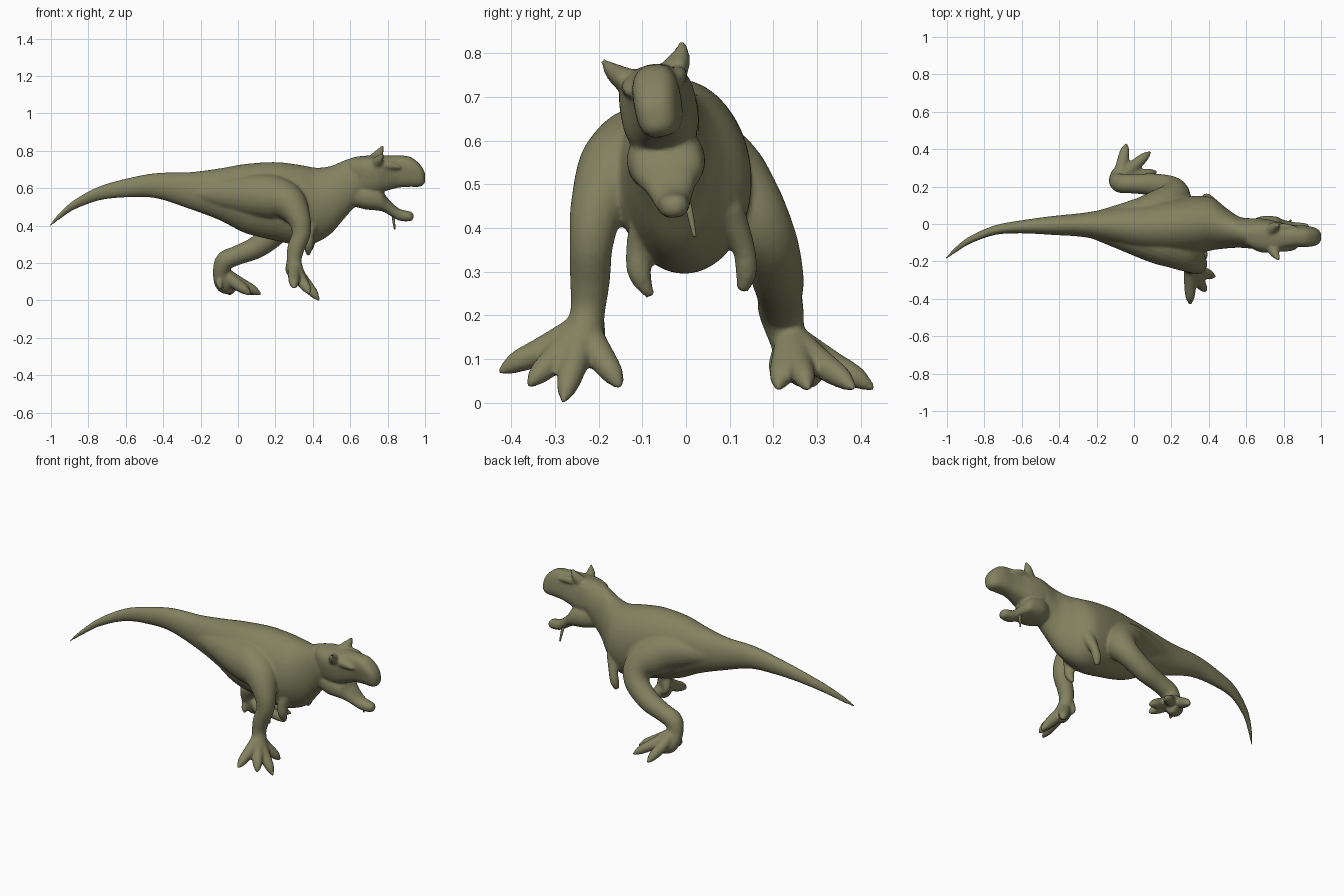
import bpy, bmesh, math
from mathutils import Vector

skin = bpy.data.materials.new("olive_skin")
skin.diffuse_color = (0.225, 0.222, 0.118, 1)


def spline(pts, steps):
    """Catmull-Rom samples through stations of any dimension."""
    out = []
    for i in range(len(pts) - 1):
        p0, p1, p2 = pts[max(i - 1, 0)], pts[i], pts[i + 1]
        p3 = pts[min(i + 2, len(pts) - 1)]
        for s in range(steps):
            t = s / steps
            out.append([0.5 * (2 * b + (c - a) * t + (2 * a - 5 * b + 4 * c - d) * t * t
                               + (3 * b - a - 3 * c + d) * t ** 3)
                        for a, b, c, d in zip(p0, p1, p2, p3)])
    out.append(list(pts[-1]))
    return out


def loft(bm, pts, upright=False, roll=0.0, sides=24, steps=6, power=1.0):
    """Closed tube. Stations: x, y, z, radius (limbs) or x, y, z, half width, half height.
    A power below 1 makes the section boxier."""
    rings, path = [], spline(pts, steps)

    def sq(w):
        return math.copysign(abs(w) ** power, w)
    for i, p in enumerate(path):
        c = Vector(p[:3])
        if upright:
            u = Vector((0, math.cos(roll), math.sin(roll)))
            v = Vector((0, -math.sin(roll), math.cos(roll)))
        else:
            d = Vector(path[min(i + 1, len(path) - 1)][:3]) - Vector(path[max(i - 1, 0)][:3])
            u = d.cross(Vector((0.3, 1, 0.1))).normalized()
            v = d.normalized().cross(u)
        ru, rv = max(p[3], 0.003), max(p[-1], 0.003)
        rings.append([bm.verts.new(c + u * ru * sq(math.cos(a)) + v * rv * sq(math.sin(a)))
                      for a in (2 * math.pi * (k + .5) / sides for k in range(sides))])
    for r, q in zip(rings, rings[1:]):
        for k in range(sides):
            n = (k + 1) % sides
            bm.faces.new((r[k], r[n], q[n], q[k]))
    bm.faces.new(rings[0][::-1])
    bm.faces.new(rings[-1])


def finish(bm, name, voxel=0):
    bmesh.ops.recalc_face_normals(bm, faces=bm.faces)
    me = bpy.data.meshes.new(name)
    bm.to_mesh(me)
    bm.free()
    for f in me.polygons:
        f.use_smooth = True
    me.materials.append(skin)
    ob = bpy.data.objects.new(name, me)
    bpy.context.collection.objects.link(ob)
    if voxel:
        # fuse overlapping parts into one sculpted surface
        m = ob.modifiers.new("fuse", 'REMESH')
        m.mode, m.voxel_size, m.use_smooth_shade = 'VOXEL', voxel, True
        s = ob.modifiers.new("soften", 'SMOOTH')
        s.factor, s.iterations = 0.5, 6
    return ob


bm = bmesh.new()

# tail, trunk and neck
loft(bm, [(-1.005, -.184, .402, .008, .008), (-.95, -.135, .455, .016, .019),
          (-.87, -.082, .515, .021, .027), (-.74, -.032, .573, .026, .038),
          (-.6, -.015, .601, .035, .05), (-.44, -.008, .614, .05, .067),
          (-.26, -.005, .588, .066, .098), (-.1, -.01, .568, .1, .138),
          (.04, -.02, .545, .13, .185), (.2, -.015, .53, .15, .21),
          (.33, -.005, .51, .155, .215), (.42, 0, .51, .14, .2),
          (.5, -.025, .54, .105, .18), (.57, -.045, .595, .082, .155),
          (.65, -.052, .65, .082, .122), (.7, -.055, .66, .08, .1)], upright=True, sides=40)

# skull and snout
loft(bm, [(.6, -.052, .68, .06, .08), (.67, -.06, .672, .086, .1), (.74, -.066, .673, .083, .1),
          (.8, -.066, .682, .066, .093), (.86, -.064, .69, .055, .086), (.92, -.066, .688, .054, .08),
          (.965, -.068, .672, .047, .064), (.99, -.069, .66, .034, .043), (1.001, -.069, .655, .014, .02)],
     upright=True, roll=.17, sides=32, power=.72)
# lower jaw
loft(bm, [(.6, -.05, .57, .055, .06), (.68, -.047, .558, .088, .07), (.76, -.042, .54, .082, .06),
          (.8, -.037, .505, .06, .042), (.86, -.03, .46, .04, .032), (.92, -.027, .45, .031, .026),
          (.938, -.027, .45, .014, .014)], upright=True, roll=.1, sides=32, power=.85)

# brow ridges and horns: (y, z) of brow, then horn tip
for y, z, ty, tz in ((-.128, .722, -.192, .784), (-.018, .75, -.008, .828)):
    loft(bm, [(.71, y, z - .01, .012), (.77, y, z, .02), (.82, y, z - .002, .02),
              (.87, y - .002, z - .012, .008)], sides=14)
    mid = (y + ty) / 2
    loft(bm, [(.73, -.07 + (y + .07) * .7, z, .036), (.755, mid, (z + tz) / 2, .024),
              (.775, ty, tz, .006)], sides=14)

# near leg, its muscle starting at the tail root
loft(bm, [(-.25, -.015, .58, .05), (-.06, -.045, .57, .095), (.08, -.075, .56, .12),
          (.19, -.11, .55, .122), (.27, -.158, .52, .098), (.325, -.203, .44, .064),
          (.338, -.217, .36, .05), (.31, -.22, .28, .046),
          (.3, -.225, .21, .04), (.315, -.24, .13, .045), (.33, -.25, .09, .03)])
# far leg
loft(bm, [(-.25, .005, .58, .05), (-.06, .02, .565, .09), (.08, .045, .54, .112),
          (.17, .09, .49, .112), (.215, .145, .43, .09), (.195, .19, .36, .068),
          (.1, .21, .285, .06), (0, .215, .243, .052), (-.07, .218, .21, .052),
          (-.092, .235, .14, .042), (-.07, .265, .085, .048), (-.02, .29, .055, .025)])

# toes: foot root, then tips
feet = (((.3, -.235, .175), ((.3, -.432, .068), (.385, -.364, .036), (.434, -.282, .0),
                             (.39, -.148, .032))),
        ((-.08, .24, .15), ((-.04, .433, .03), (.09, .388, .03), (.126, .28, .03),
                            (.07, .21, .03))))
for root, tips in feet:
    r = Vector(root)
    for tip in tips:
        t = Vector(tip)
        a, b = r.lerp(t, .42), r.lerp(t, .74)
        a.z -= .005
        loft(bm, [(*r, .034), (*a, .033), (*b, .027), (*r.lerp(t, .88), .018), (*t, .005)], sides=14)
# dewclaws
loft(bm, [(.29, -.22, .21, .03), (.275, -.205, .16, .022), (.285, -.193, .125, .009)], sides=12)
loft(bm, [(-.09, .235, .13, .03), (-.1, .205, .09, .018), (-.09, .2, .06, .009)], sides=12)

# small arms
for pts in ([(.4, -.08, .44, .045), (.38, -.107, .36, .03), (.377, -.106, .295, .027),
             (.375, -.08, .242, .01)],
            [(.42, .09, .44, .045), (.4, .13, .36, .027), (.385, .138, .3, .025),
             (.375, .128, .256, .014)]):
    loft(bm, pts, sides=16)

finish(bm, "body", .0075)

# hanging tongue
bm = bmesh.new()
loft(bm, [(.81, -.01, .49, .008), (.828, .004, .455, .008), (.833, .012, .42, .007),
          (.838, .02, .38, .004)], sides=10)
finish(bm, "tongue")
